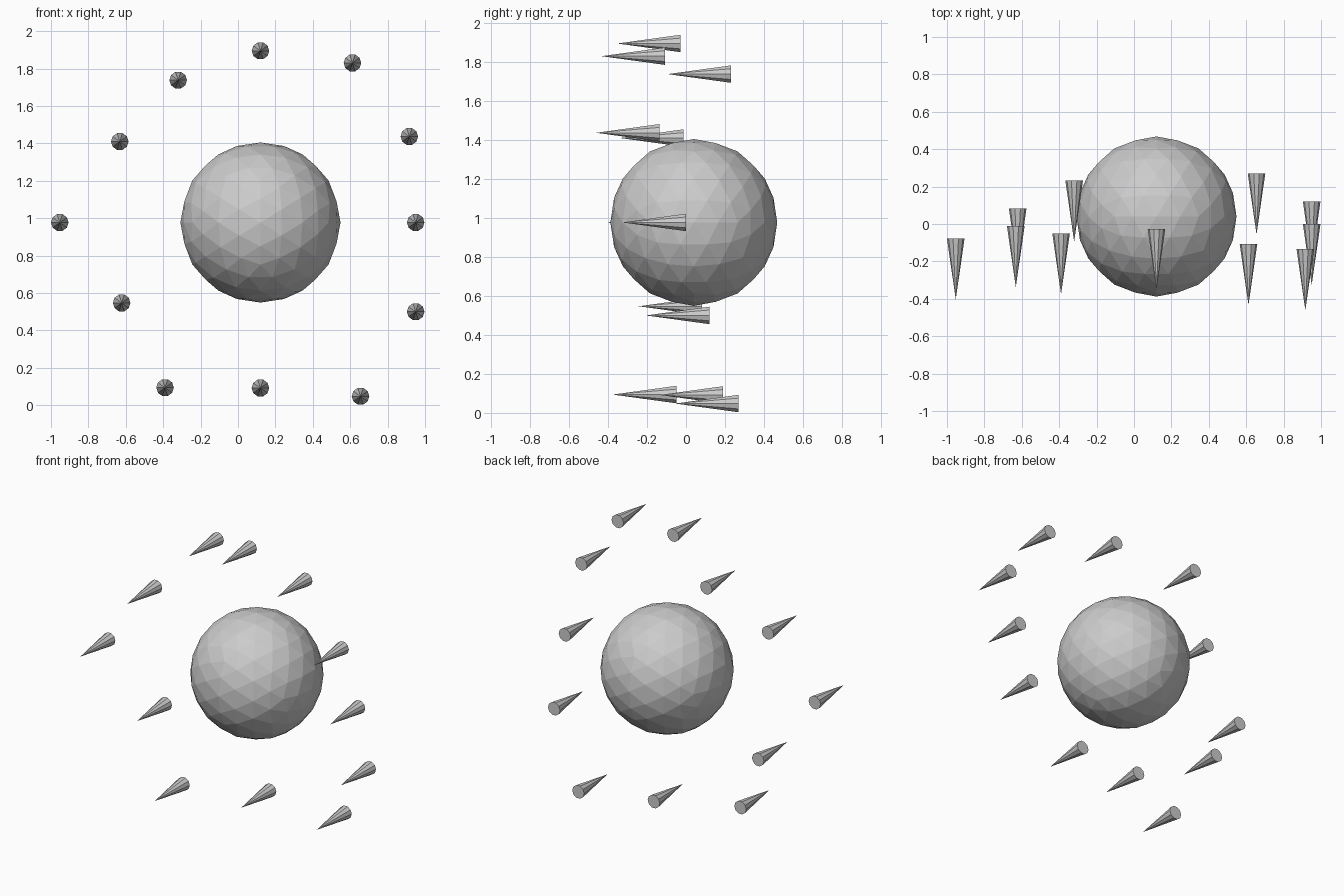
import bpy
from math import radians

# Faceted central ball, turned so that an edge midpoint lies on every axis
bpy.ops.mesh.primitive_ico_sphere_add(
    subdivisions=3, radius=0.428, location=(0.12, 0.04, 0.977),
    rotation=(0, radians(-31.717), 0))
bpy.context.object.name = "ball"

# Ring of spikes around the ball: x, z and y of each base
LENGTH, RADIUS, SIDES = 0.326, 0.047, 10
spikes = [
    (0.12, 1.895, -0.027), (0.612, 1.83, -0.108), (0.916, 1.437, -0.135),
    (0.95, 0.977, 0.0), (0.95, 0.50, 0.12), (0.655, 0.048, 0.27),
    (0.12, 0.092, 0.19), (-0.39, 0.094, -0.05), (-0.622, 0.547, 0.083),
    (-0.953, 0.977, -0.078), (-0.632, 1.41, -0.012), (-0.32, 1.738, 0.232),
]

# Each spike points straight forward, to -y
for i, (x, z, base_y) in enumerate(spikes, 1):
    bpy.ops.mesh.primitive_cone_add(
        vertices=SIDES, radius1=RADIUS, radius2=0, depth=LENGTH,
        location=(x, base_y - LENGTH / 2, z),
        rotation=(radians(90), radians(18), 0))
    bpy.context.object.name = f"spike_{i}"
